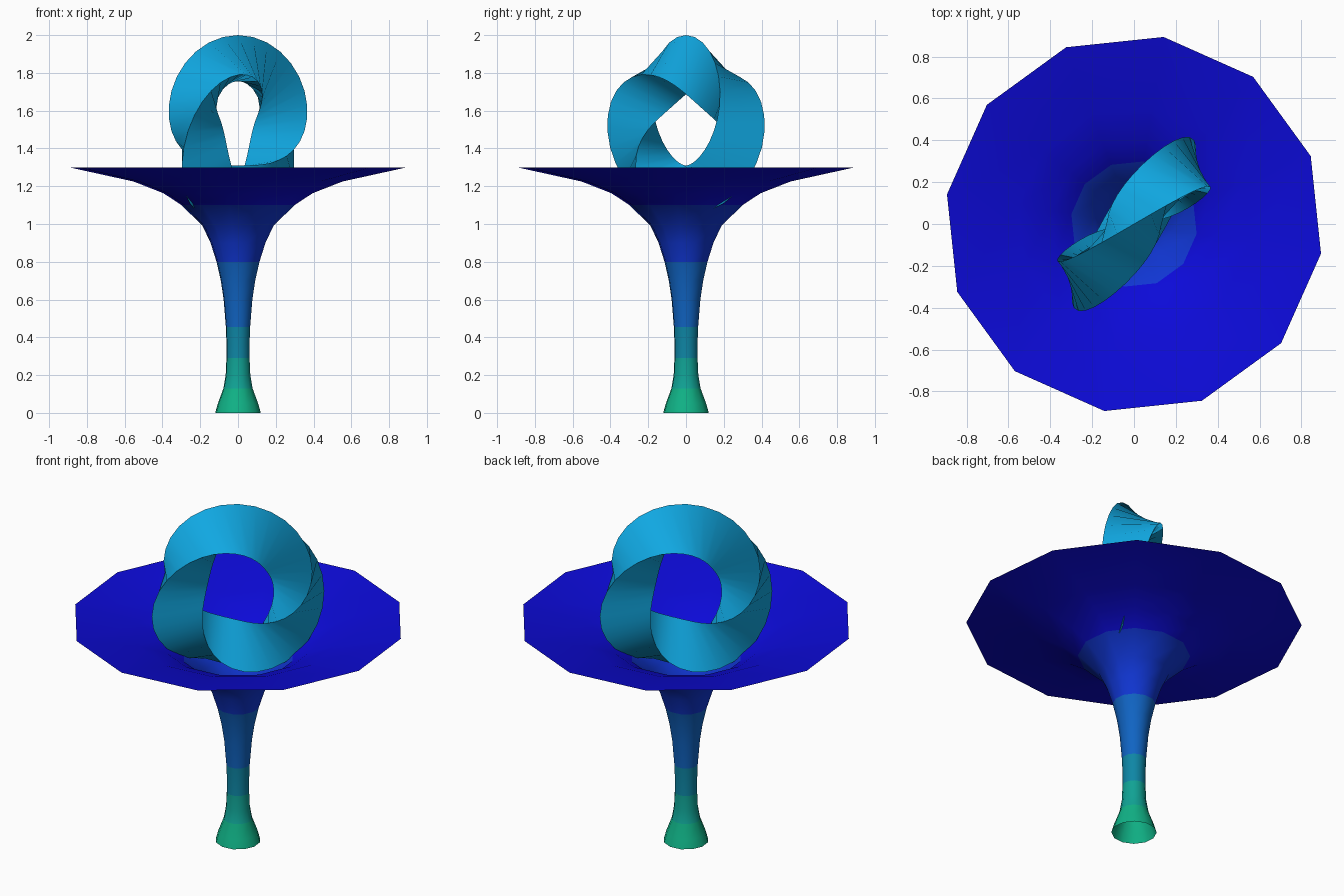
import bpy, math
from mathutils import Vector

if "Cube" in bpy.data.objects:
    bpy.data.objects.remove(bpy.data.objects["Cube"])


def material(name, r, g, b):
    lin = [((c / 255 + 0.055) / 1.055) ** 2.4 if c > 10 else c / 255 / 12.92 for c in (r, g, b)]
    m = bpy.data.materials.new(name)
    m.diffuse_color = (*lin, 1)
    m.use_nodes = True
    m.node_tree.nodes["Principled BSDF"].inputs["Base Color"].default_value = m.diffuse_color
    return m


def make_object(name, verts, faces, mats, angle):
    mesh = bpy.data.meshes.new(name)
    mesh.from_pydata(verts, [], faces)
    ob = bpy.data.objects.new(name, mesh)
    bpy.context.collection.objects.link(ob)
    for m in mats:
        mesh.materials.append(m)
    bpy.ops.object.select_all(action='DESELECT')
    ob.select_set(True)
    bpy.context.view_layer.objects.active = ob
    bpy.ops.object.shade_smooth_by_angle(angle=math.radians(angle))
    return ob


# Colours from the foot up to the rim
bands = [
    (0.13, material("sea green", 16, 178, 134)),
    (0.29, material("green teal", 16, 162, 148)),
    (0.455, material("teal blue", 14, 134, 165)),
    (0.80, material("medium blue", 16, 100, 195)),
    (1.10, material("royal blue", 16, 54, 212)),
    (9.00, material("deep blue", 12, 10, 216)),
]
ring_blue = material("sky blue", 16, 168, 226)

# Trumpet stand: open 12-sided lathe, (radius, height) profile
profile = [(0.122, 0), (0.108, 0.05), (0.078, 0.13), (0.066, 0.20), (0.062, 0.29),
           (0.062, 0.37), (0.065, 0.455), (0.077, 0.60), (0.092, 0.70), (0.115, 0.80),
           (0.147, 0.90), (0.190, 0.99), (0.303, 1.10), (0.400, 1.163), (0.560, 1.225),
           (0.905, 1.30)]
SIDES = 12
verts = []
for r, z in profile:
    for k in range(SIDES):
        a = math.radians(-9 + 30 * k)
        verts.append((r * math.cos(a), r * math.sin(a), z))
faces = [(i * SIDES + k, i * SIDES + (k + 1) % SIDES,
          (i + 1) * SIDES + (k + 1) % SIDES, (i + 1) * SIDES + k)
         for i in range(len(profile) - 1) for k in range(SIDES)]
stand = make_object("trumpet_stand", verts, faces, [m for _, m in bands], 60)
for p in stand.data.polygons:
    p.material_index = next(i for i, (top, _) in enumerate(bands) if p.center.z < top)

# Twisted ring: triangular section making one full turn around an upright circle
SEG, R, C, CZ = 36, 0.345, 0.163, 1.492
az = math.radians(48)
along = Vector((math.cos(az), math.sin(az), 0))
across = Vector((math.sin(az), -math.cos(az), 0))
verts = []
for i in range(SEG):
    t = 2 * math.pi * i / SEG
    out = along * math.sin(t) + Vector((0, 0, math.cos(t)))
    for k in range(3):
        a = t + k * 2 * math.pi / 3
        verts.append(Vector((0, 0, CZ)) + out * (R + C * math.cos(a)) + across * (C * math.sin(a)))
faces = []
for i in range(SEG):
    j = (i + 1) % SEG
    for k in range(3):
        n = (k + 1) % 3
        faces.append((i * 3 + k, i * 3 + n, j * 3 + n, j * 3 + k))
make_object("twisted_ring", verts, faces, [ring_blue], 40)
